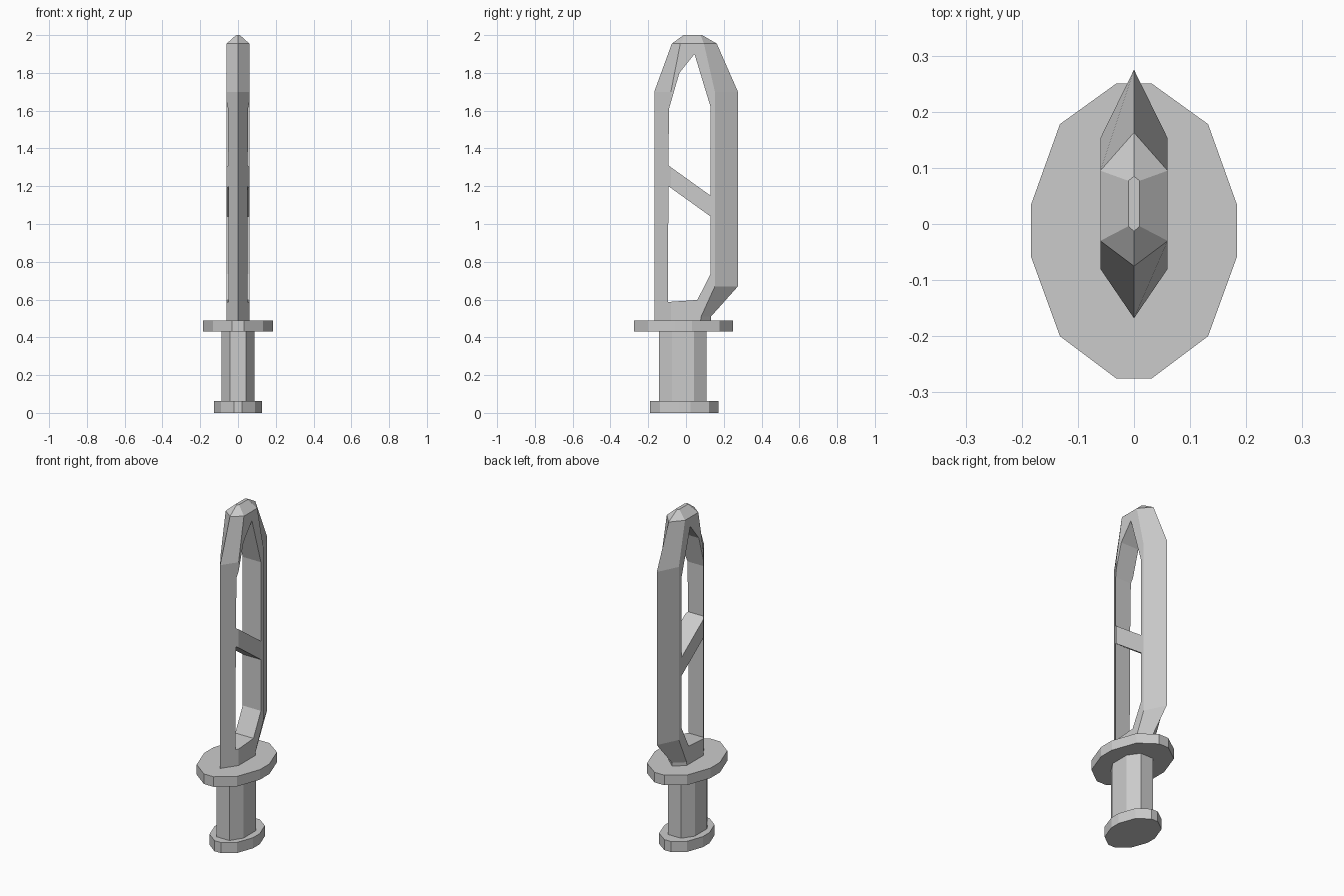
import bpy, bmesh

if "Cube" in bpy.data.objects:
    bpy.data.objects.remove(bpy.data.objects["Cube"])


def loft(name, rings):
    """Join rings of 3D points, in order, into a closed solid."""
    bm = bmesh.new()
    loops = [[bm.verts.new(p) for p in ring] for ring in rings]
    n = len(loops[0])
    for a, b in zip(loops, loops[1:]):
        for i in range(n):
            j = (i + 1) % n
            bm.faces.new((a[i], a[j], b[j], b[i]))
    bm.faces.new(loops[0][::-1])
    bm.faces.new(loops[-1])
    bmesh.ops.recalc_face_normals(bm, faces=bm.faces[:])
    mesh = bpy.data.meshes.new(name)
    bm.to_mesh(mesh)
    bm.free()
    ob = bpy.data.objects.new(name, mesh)
    bpy.context.collection.objects.link(ob)
    return ob


def disc(name, half, z0, z1, scale=1.0):
    """Extrude a half outline, mirrored across x, between two heights."""
    outline = half + [(-x, y) for x, y in reversed(half)]
    return loft(name, [[(x * scale, y * scale, z) for x, y in outline] for z in (z0, z1)])


# Guard, pommel and grip
oval = [(0.032, -0.275), (0.132, -0.2), (0.184, -0.057),
        (0.184, 0.033), (0.132, 0.178), (0.032, 0.25)]
grip = [(0.043, -0.143), (0.088, -0.073), (0.088, 0.043), (0.043, 0.108)]
disc("pommel", oval, 0, 0.063, 0.69)
disc("grip", grip, 0.05, 0.44)
disc("guard", oval, 0.43, 0.49)

# Blade: six-sided sections
# (z, front ridge y, front shoulder y, back shoulder y, back ridge y, half width)
sections = [(0.47, -0.168, -0.08, 0.075, 0.132, 0.06),
            (0.51, -0.168, -0.08, 0.08, 0.132, 0.06),
            (0.67, -0.168, -0.08, 0.153, 0.275, 0.06),
            (1.70, -0.168, -0.08, 0.153, 0.275, 0.06),
            (1.955, -0.075, -0.03, 0.095, 0.163, 0.06),
            (2.00, -0.013, -0.004, 0.077, 0.085, 0.01)]
blade = loft("blade", [[(0, f, z), (w, fs, z), (w, bs, z), (0, b, z), (-w, bs, z), (-w, fs, z)]
                       for z, f, fs, bs, b, w in sections])

# Two openings, leaving a slanted crossbar between them
openings = {
    "lower_opening": [(-0.096, 0.587), (0.06, 0.598), (0.13, 0.735), (0.13, 1.04), (-0.093, 1.2)],
    "upper_opening": [(-0.093, 1.31), (0.13, 1.15), (0.13, 1.62), (0.045, 1.9),
                      (-0.035, 1.8), (-0.09, 1.61)]}
for name, outline in openings.items():
    cutter = loft(name, [[(x, y, z) for y, z in outline] for x in (-0.2, 0.2)])
    mod = blade.modifiers.new(name, 'BOOLEAN')
    mod.operation = 'DIFFERENCE'
    mod.solver = 'EXACT'
    mod.object = cutter
    bpy.context.view_layer.objects.active = blade
    bpy.ops.object.modifier_apply(modifier=mod.name)
    bpy.data.objects.remove(cutter)
